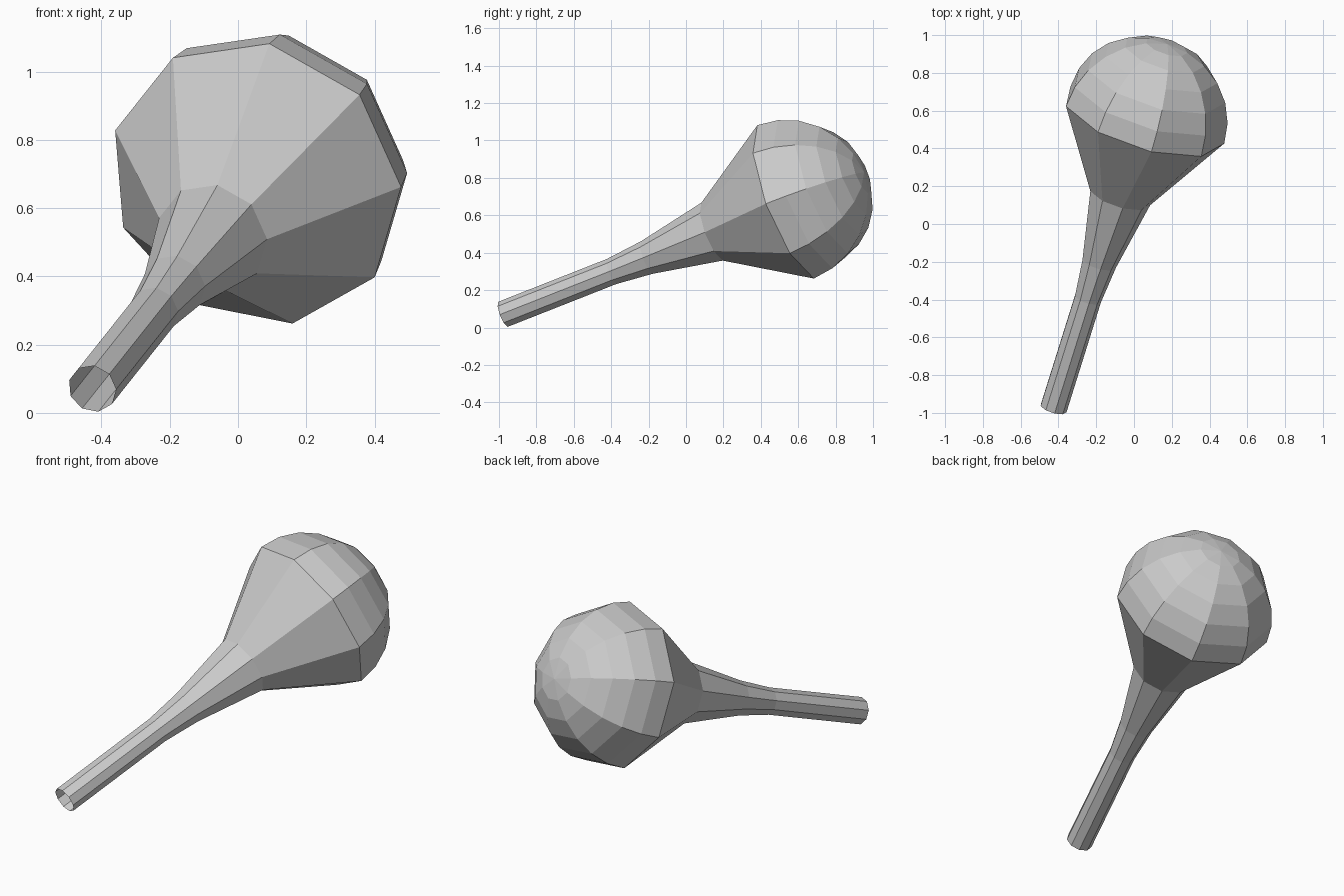
import bpy, bmesh
from math import sin, cos, pi, radians
from mathutils import Vector, Matrix

if "Cube" in bpy.data.objects:
    bpy.data.objects.remove(bpy.data.objects["Cube"])

SIDES = 9
RIM_R = 0.445

# Tilted frame: origin at the open stem end, local z along the axis
start = Vector((-0.427, -0.975, 0.071))
rim_centre = Vector((0.052, 0.555, 0.674))
axis = (rim_centre - start).normalized()
length = (rim_centre - start).length
up = Vector((0.04, -0.175, 0.41))
up = (up - axis * up.dot(axis)).normalized()
side = axis.cross(up)
frame = Matrix((up, side, axis)).transposed().to_4x4()
frame.translation = start


def lathe(name, profile, tip=None):
    """Nine-sided flat-shaded turned part; profile is (distance, radius)."""
    bm = bmesh.new()
    rings = [[bm.verts.new((r * cos(2 * pi * k / SIDES), r * sin(2 * pi * k / SIDES), d))
              for k in range(SIDES)] for d, r in profile]
    for a, b in zip(rings, rings[1:]):
        for k in range(SIDES):
            n = (k + 1) % SIDES
            bm.faces.new((a[k], a[n], b[n], b[k]))
    if tip is not None:
        pole = bm.verts.new((0, 0, tip))
        for k in range(SIDES):
            bm.faces.new((rings[-1][k], rings[-1][(k + 1) % SIDES], pole))
    bm.transform(frame)
    mesh = bpy.data.meshes.new(name)
    bm.to_mesh(mesh)
    bm.free()
    obj = bpy.data.objects.new(name, mesh)
    bpy.context.collection.objects.link(obj)
    return obj


# Open tubular stem flaring out to the bulb's rim
lathe("stem", [(0, 0.073), (0.65, 0.073), (0.862, 0.094),
               (1.257, 0.168), (length, RIM_R)])

# Hemispherical bulb in 15 degree bands
bands = [radians(15 * i) for i in range(6)]
lathe("bulb", [(length + RIM_R * sin(a), RIM_R * cos(a)) for a in bands],
      tip=length + RIM_R)
